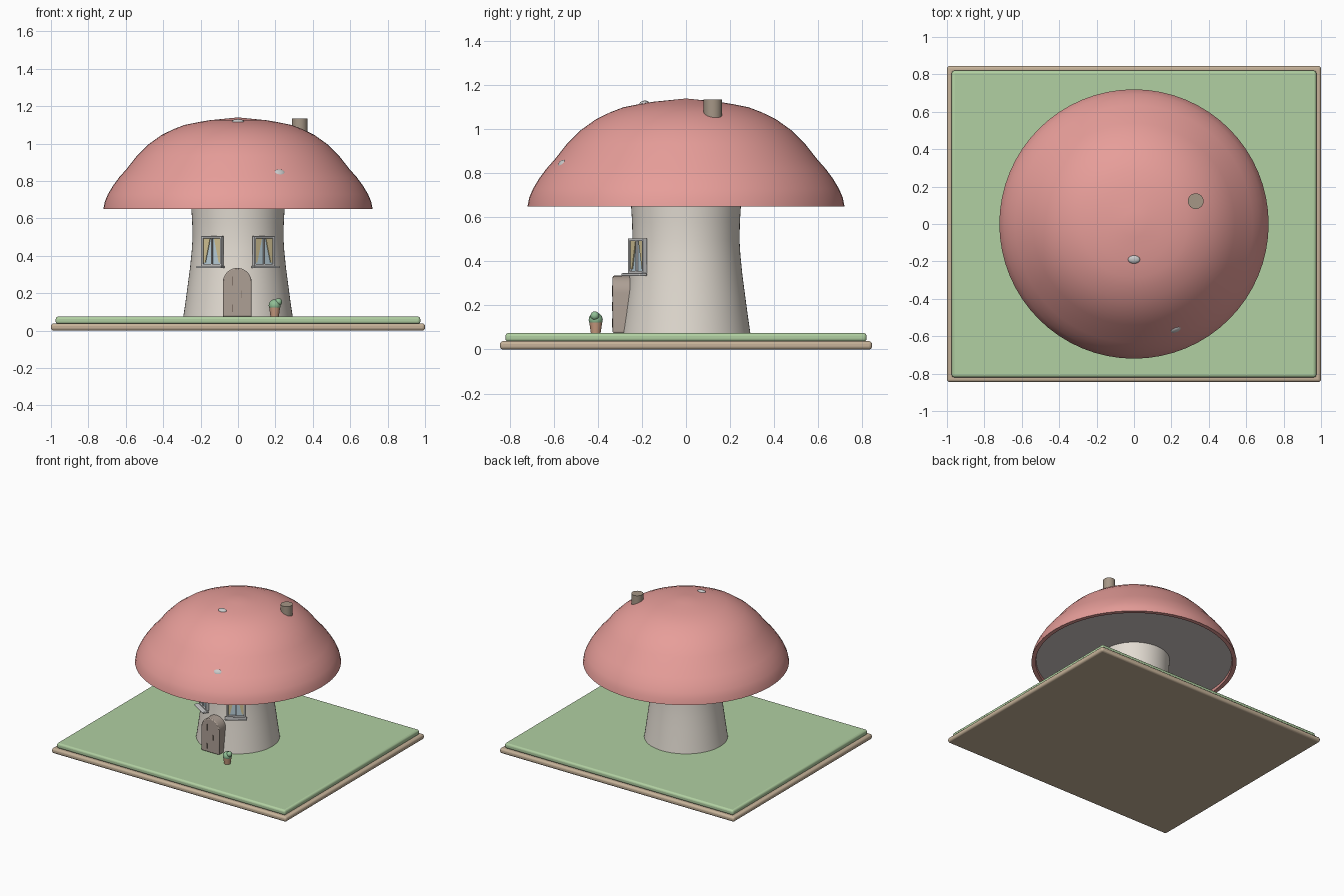
import bpy, bmesh, math
from mathutils import Matrix, Vector

if "Cube" in bpy.data.objects:
    bpy.data.objects.remove(bpy.data.objects["Cube"])


def material(name, rgb):
    m = bpy.data.materials.new(name)
    m.diffuse_color = (*rgb, 1)
    m.use_nodes = True
    m.node_tree.nodes["Principled BSDF"].inputs["Base Color"].default_value = m.diffuse_color
    return m


TAN = material("tan", (0.57, 0.45, 0.32))
GRASS = material("grass", (0.44, 0.63, 0.36))
PINK = material("pink", (0.80, 0.34, 0.32))
CREAM = material("cream", (0.76, 0.71, 0.64))
GILL = material("gill", (0.66, 0.60, 0.58))
WOOD = material("wood", (0.42, 0.35, 0.30))
DARK = material("dark_wood", (0.22, 0.17, 0.14))
BRICK = material("brick", (0.38, 0.31, 0.24))
TRIM = material("trim", (0.58, 0.57, 0.57))
GLASS = material("glass", (0.50, 0.64, 0.72))
GOLD = material("gold", (0.65, 0.55, 0.30))
CLAY = material("clay", (0.60, 0.34, 0.22))
LEAF = material("leaf", (0.28, 0.52, 0.30))
WHITE = material("white", (0.60, 0.62, 0.63))


def finish(name, bm, mat, matrix=None, bevel=0, segs=3, smooth=True):
    bmesh.ops.recalc_face_normals(bm, faces=bm.faces)
    mesh = bpy.data.meshes.new(name)
    bm.to_mesh(mesh)
    bm.free()
    ob = bpy.data.objects.new(name, mesh)
    bpy.context.collection.objects.link(ob)
    mesh.materials.append(mat)
    if matrix:
        ob.matrix_world = matrix
    if bevel:
        mod = ob.modifiers.new("bevel", "BEVEL")
        mod.width, mod.segments = bevel, segs
    if smooth:
        bpy.ops.object.select_all(action="DESELECT")
        ob.select_set(True)
        bpy.context.view_layer.objects.active = ob
        bpy.ops.object.shade_smooth_by_angle(angle=math.radians(35))
    return ob


def box(name, centre, size, mat, matrix=None, bevel=0):
    bm = bmesh.new()
    bmesh.ops.create_cube(bm, size=1)
    bmesh.ops.scale(bm, vec=size, verts=bm.verts)
    bmesh.ops.translate(bm, vec=centre, verts=bm.verts)
    return finish(name, bm, mat, matrix, bevel)


def lathe(name, profile, mat, x=0, y=0, n=64):
    bm = bmesh.new()
    vs = [bm.verts.new((r, 0, z)) for r, z in profile]
    es = [bm.edges.new(p) for p in zip(vs, vs[1:])]
    bmesh.ops.spin(bm, geom=vs + es, cent=(0, 0, 0), axis=(0, 0, 1),
                   angle=math.tau, steps=n)
    bmesh.ops.remove_doubles(bm, verts=bm.verts, dist=1e-5)
    return finish(name, bm, mat, Matrix.Translation((x, y, 0)))


def prism(name, outline, y0, y1, mat, matrix=None, bevel=0):
    # outline in x/z, extruded along y
    bm = bmesh.new()
    f = bm.faces.new([bm.verts.new((x, y0, z)) for x, z in outline])
    ext = bmesh.ops.extrude_face_region(bm, geom=[f], use_keep_orig=True)
    moved = [v for v in ext["geom"] if isinstance(v, bmesh.types.BMVert)]
    bmesh.ops.translate(bm, vec=(0, y1 - y0, 0), verts=moved)
    return finish(name, bm, mat, matrix, bevel, 2)


def ball(name, centre, radii, mat, rot=None):
    bm = bmesh.new()
    bmesh.ops.create_uvsphere(bm, u_segments=20, v_segments=12, radius=1)
    bmesh.ops.scale(bm, vec=radii, verts=bm.verts)
    m = Matrix.Translation(centre)
    return finish(name, bm, mat, m @ rot if rot else m)


# Ground slab and lawn
box("base_slab", (0, 0, 0.019), (2, 1.69, 0.038), TAN, bevel=0.014)
box("lawn", (0, 0, 0.055), (1.95, 1.64, 0.04), GRASS, bevel=0.014)

# Stem walls
lathe("stem", [(0.293, 0.07), (0.280, 0.16), (0.268, 0.25), (0.256, 0.34),
               (0.247, 0.43), (0.243, 0.5), (0.245, 0.58), (0.251, 0.68)], CREAM)

# Cap roof: outer skin, rim and inner lip, then the recessed underside
lathe("cap", [(0, 1.14), (0.07, 1.133), (0.15, 1.125), (0.21, 1.115), (0.285, 1.1),
              (0.345, 1.077), (0.41, 1.045), (0.48, 0.995), (0.54, 0.935),
              (0.595, 0.865), (0.635, 0.82), (0.668, 0.775), (0.695, 0.73),
              (0.712, 0.69), (0.72, 0.65), (0.69, 0.65), (0.685, 0.675)], PINK)
lathe("cap_underside", [(0, 0.668), (0.688, 0.668)], GILL)

# Cap spots, mostly sunk in the roof
for i, (p, nrm) in enumerate([((0, -0.19, 1.118), (0, -0.15, 1)),
                              ((0.222, -0.563, 0.843), (0.3, -0.76, 0.6))]):
    ball(f"cap_spot_{i}", p, (0.032, 0.022, 0.012), WHITE,
         Vector(nrm).to_track_quat("Z", "Y").to_matrix().to_4x4())

# Chimney
lathe("chimney", [(0, 1.0), (0.042, 1.0), (0.042, 1.135), (0, 1.135)],
      BRICK, 0.33, 0.122, 32)

# Arched door
def arch(w, top, bottom=0.075, n=16):
    return [(-w, bottom)] + [(-w * math.cos(math.pi * i / n),
            top - w + w * math.sin(math.pi * i / n)) for i in range(n + 1)] + [(w, bottom)]


prism("door", arch(0.077, 0.335), -0.333, -0.24, WOOD,
      Matrix.Translation((-0.004, 0, 0)), 0.006)
for i, (x, z, h) in enumerate([(-0.03, 0.265, 0.05), (-0.03, 0.12, 0.04), (0.02, 0.195, 0.04)]):
    box(f"door_slat_{i}", (x, -0.333, z), (0.005, 0.006, h), DARK)

# Windows, turned to face out of the round wall
for side, s in (("left", -1), ("right", 1)):
    m = Matrix.Translation((0.137 * s, -0.22, 0.425)) @ Matrix.Rotation(math.radians(32) * s, 4, "Z")
    for k in (-1, 1):
        box(f"{side}_window_post_{k}", (0.059 * k, 0, 0), (0.012, 0.022, 0.16), TRIM, m, 0.002)
        box(f"{side}_window_rail_{k}", (0, 0, 0.074 * k), (0.13, 0.022, 0.012), TRIM, m, 0.002)
        prism(f"{side}_curtain_{k}", [(0.054 * k, 0.07), (0.012 * k, 0.07), (0.042 * k, -0.06),
                                      (0.054 * k, -0.06)], -0.004, 0.001, GOLD, m)
    box(f"{side}_window_glass", (0, 0.004, 0), (0.12, 0.006, 0.15), GLASS, m)
    box(f"{side}_window_mullion", (0, -0.004, 0), (0.006, 0.01, 0.15), TRIM, m)
    box(f"{side}_window_sill", (0, -0.018, -0.085), (0.155, 0.042, 0.013), TRIM, m, 0.004)

# Potted plant beside the door
px, py = 0.196, -0.41
lathe("plant_pot", [(0, 0.073), (0.022, 0.073), (0.031, 0.135), (0, 0.135)], CLAY, px, py, 24)
for i, (dx, dy, z, r) in enumerate([(0, 0, 0.135, 0.032), (0.02, -0.004, 0.153, 0.02)]):
    ball(f"plant_leaves_{i}", (px + dx, py + dy, z), (r, r, r), LEAF)
